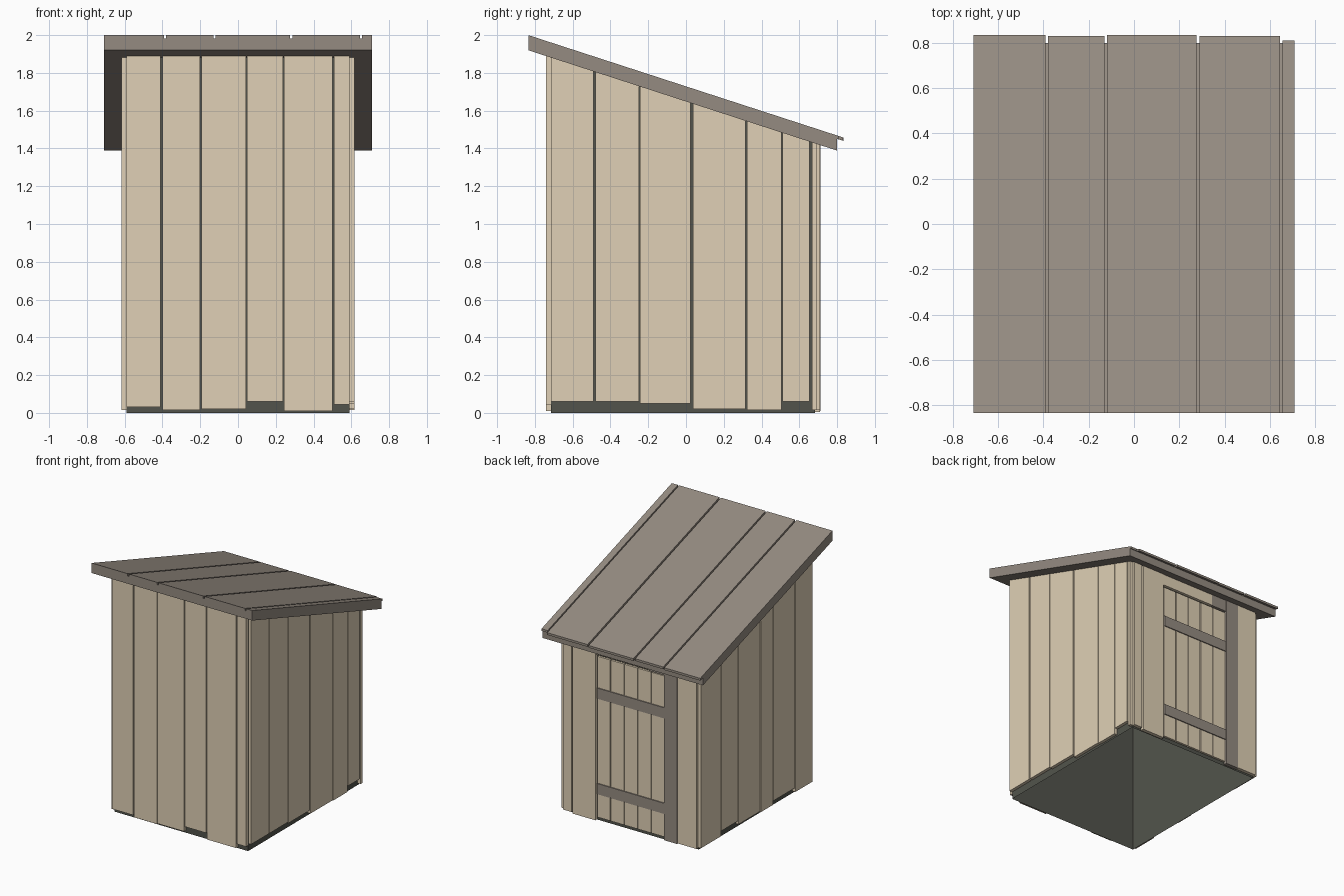
import bpy
import bmesh

cube = bpy.data.objects.get("Cube")
if cube:
    bpy.data.objects.remove(cube, do_unlink=True)


def material(name, color):
    mat = bpy.data.materials.new(name)
    mat.use_nodes = True
    mat.diffuse_color = (*color, 1)
    mat.node_tree.nodes["Principled BSDF"].inputs["Base Color"].default_value = (*color, 1)
    return mat


BEIGE = material("pale_wood", (0.745, 0.632, 0.465))
GREY = material("weathered_grey_wood", (0.3, 0.26, 0.222))
DARK = material("dark_core", (0.085, 0.088, 0.072))

SLOPE = 0.325
FRONT = -0.835


def underside(y):
    """Height of the roof underside at depth y."""
    return 1.92 - SLOPE * (y - FRONT)


def block(name, mat, x, y, bottom, top, hollow=False):
    """Box whose bottom and top heights may be functions of y; hollow leaves only walls."""
    bm = bmesh.new()
    bmesh.ops.create_cube(bm, size=1)
    if hollow:
        bm.normal_update()
        caps = [f for f in bm.faces if abs(f.normal.z) > 0.9]
        bmesh.ops.delete(bm, geom=caps, context='FACES_ONLY')
    for v in bm.verts:
        px = max(x) if v.co.x > 0 else min(x)
        py = max(y) if v.co.y > 0 else min(y)
        h = top if v.co.z > 0 else bottom
        v.co = (px, py, h(py) if callable(h) else h)
    mesh = bpy.data.meshes.new(name)
    bm.to_mesh(mesh)
    bm.free()
    mesh.materials.append(mat)
    obj = bpy.data.objects.new(name, mesh)
    bpy.context.collection.objects.link(obj)


# Dark inner walls, open below, seen through the gaps
block("core_walls", DARK, (-0.59, 0.59), (-0.715, 0.682), 0, underside, hollow=True)

# Front wall boards: start, end, bottom
front = [(-0.59, -0.41, 0.03), (-0.4, -0.2, 0.015), (-0.194, 0.043, 0.02),
         (0.048, 0.237, 0.06), (0.243, 0.5, 0.01), (0.508, 0.59, 0.045)]
for a, b, low in front:
    block("front_board", BEIGE, (a, b), (-0.74, -0.716), low, underside)

# Side wall boards
left = [(-0.714, -0.49, 0.06), (-0.48, -0.248, 0.06), (-0.243, 0.024, 0.05),
        (0.036, 0.315, 0.02), (0.322, 0.505, 0.015), (0.512, 0.655, 0.06),
        (0.667, 0.69, 0.015)]
right = [(-0.714, -0.5, 0.015), (-0.493, -0.225, 0.05), (-0.218, -0.065, 0.02),
         (-0.053, 0.215, 0.03), (0.222, 0.43, 0.06), (0.438, 0.69, 0.02)]
for side, boards, sign in (("left", left, 1), ("right", right, -1)):
    for a, b, low in boards:
        block(side + "_board", BEIGE, (sign * 0.591, sign * 0.616), (a, b), low, underside)

# Back wall boards beside and above the door
for a, b, low in [(0.517, 0.59, 0.015), (0.305, 0.505, 0.005), (-0.59, -0.422, 0.015)]:
    block("back_board", BEIGE, (a, b), (0.683, 0.71), low, underside)
block("door_header", BEIGE, (-0.17, 0.305), (0.683, 0.705), 1.33, underside)
block("header_block", GREY, (-0.305, -0.17), (0.683, 0.708), 1.325, underside)
block("door_post", GREY, (-0.42, -0.305), (0.683, 0.712), 0.01, underside)

# Door planks and cross bars
DOOR_LEFT, STEP = 0.293, 0.12
for i in range(5):
    x = DOOR_LEFT - i * STEP
    block("door_plank", BEIGE, (x - STEP + 0.007, x), (0.683, 0.7), 0.03, 1.315)
for z in (0.217, 0.98):
    block("door_bar", GREY, (-0.305, DOOR_LEFT), (0.69, 0.708), z, z + 0.085)

# Sloped roof slab and its top planks
block("roof_slab", GREY, (-0.71, 0.71), (FRONT, 0.8), underside,
      lambda y: underside(y) + 0.062)
planks = [(-0.71, -0.392, 0.834), (-0.38, -0.131, 0.83), (-0.119, 0.276, 0.835),
          (0.289, 0.646, 0.83), (0.656, 0.71, 0.81)]
for a, b, end in planks:
    block("roof_plank", GREY, (a, b), (FRONT, end),
          lambda y: underside(y) + 0.062, lambda y: underside(y) + 0.08)
